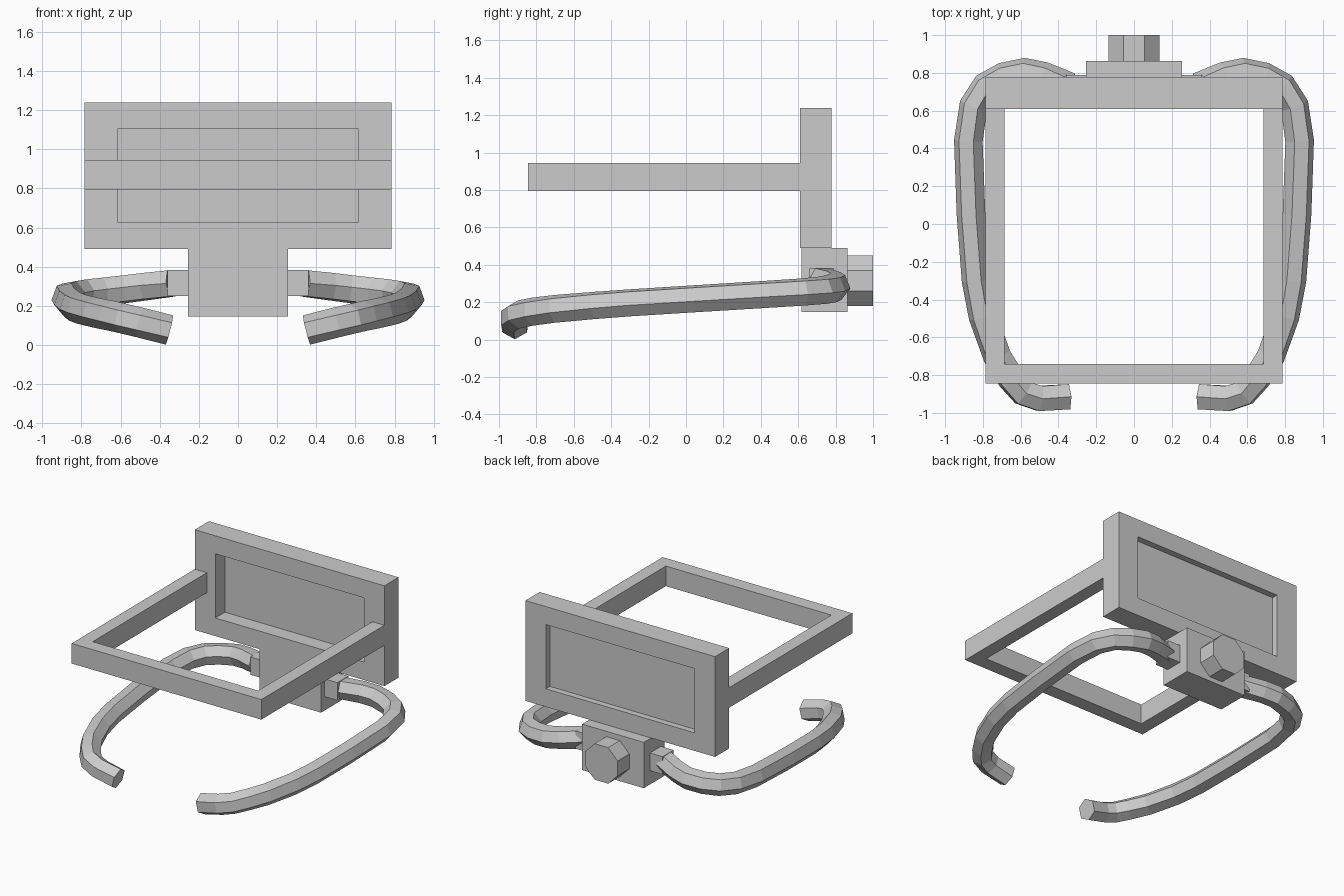
import bpy, bmesh
from math import cos, sin, pi, radians
from mathutils import Vector

if "Cube" in bpy.data.objects:
    bpy.data.objects.remove(bpy.data.objects["Cube"])


def finish(name, bm):
    bmesh.ops.recalc_face_normals(bm, faces=bm.faces[:])
    me = bpy.data.meshes.new(name)
    bm.to_mesh(me)
    bm.free()
    ob = bpy.data.objects.new(name, me)
    bpy.context.collection.objects.link(ob)
    return ob


def loft(name, rings, closed=False):
    """Skin a list of equal-length vertex rings; cap the ends unless closed."""
    bm = bmesh.new()
    vs = [[bm.verts.new(p) for p in ring] for ring in rings]
    n = len(vs[0])
    pairs = list(zip(vs, vs[1:])) + ([(vs[-1], vs[0])] if closed else [])
    for a, b in pairs:
        for i in range(n):
            j = (i + 1) % n
            bm.faces.new((a[i], a[j], b[j], b[i]))
    if not closed:
        bm.faces.new(vs[0])
        bm.faces.new(vs[-1])
    return finish(name, bm)


def rect(x0, x1, z0, z1, y):
    return [(x0, y, z0), (x1, y, z0), (x1, y, z1), (x0, y, z1)]


def box(name, x0, x1, y0, y1, z0, z1):
    return loft(name, [rect(x0, x1, z0, z1, y0), rect(x0, x1, z0, z1, y1)])


# Back plate: deep recess in front, shallow recess behind a thin panel
outer, inner = (-0.785, 0.785, 0.49, 1.24), (-0.615, 0.615, 0.625, 1.105)
loft("back_plate_frame", [rect(*outer, 0.61), rect(*outer, 0.777),
                          rect(*inner, 0.777), rect(*inner, 0.61)], closed=True)
box("back_plate_panel", -0.62, 0.62, 0.724, 0.730, 0.62, 1.11)

# U-shaped horizontal frame
u_path = [(-0.785, 0.61), (-0.785, -0.845), (0.785, -0.845), (0.785, 0.61),
          (0.685, 0.61), (0.685, -0.74), (-0.685, -0.74), (-0.685, 0.61)]
loft("front_frame", [[(x, y, z) for x, y in u_path] for z in (0.795, 0.945)])

# Clamp block and octagonal knob
box("clamp_block", -0.255, 0.255, 0.617, 0.863, 0.147, 0.49)
loft("knob", [[(0.146 * cos(pi / 8 + i * pi / 4), y, 0.315 + 0.146 * sin(pi / 8 + i * pi / 4))
               for i in range(8)] for y in (0.86, 1.0)])

# Curved hexagonal arms: centre line x, y, z and section roll in degrees
path = [(0.34, 0.725, 0.315, 0), (0.48, 0.782, 0.298, -5), (0.58, 0.803, 0.285, -8),
        (0.69, 0.78, 0.273, -10), (0.785, 0.728, 0.264, -10), (0.85, 0.625, 0.255, -10),
        (0.877, 0.44, 0.243, -10), (0.863, 0.05, 0.219, -10), (0.836, -0.30, 0.197, -10),
        (0.80, -0.49, 0.183, -12), (0.725, -0.70, 0.165, -16), (0.65, -0.82, 0.150, -20),
        (0.585, -0.895, 0.135, -25), (0.50, -0.923, 0.115, -30), (0.35, -0.915, 0.077, -30)]


def arm_rings(side):
    pts = [Vector(p[:3]) for p in path]
    rings = []
    for k, c in enumerate(pts):
        a = (c - pts[k - 1]).normalized() if k else Vector()
        b = (pts[k + 1] - c).normalized() if k < len(pts) - 1 else Vector()
        t = (a + b).normalized()
        out = Vector((0, 0, 1)).cross(t).normalized()
        up = t.cross(out)
        ring = []
        for i in range(6):
            ang = radians(path[k][3] + 60 * i)
            p = c + 0.077 * (out * cos(ang) + up * sin(ang))
            ring.append((side * p.x, p.y, p.z))
        rings.append(ring)
    return rings


for side, label in ((1, "right"), (-1, "left")):
    loft(label + "_arm", arm_rings(side))
    x0, x1 = sorted((side * 0.25, side * 0.36))
    box(label + "_arm_socket", x0, x1, 0.66, 0.79, 0.25, 0.383)
